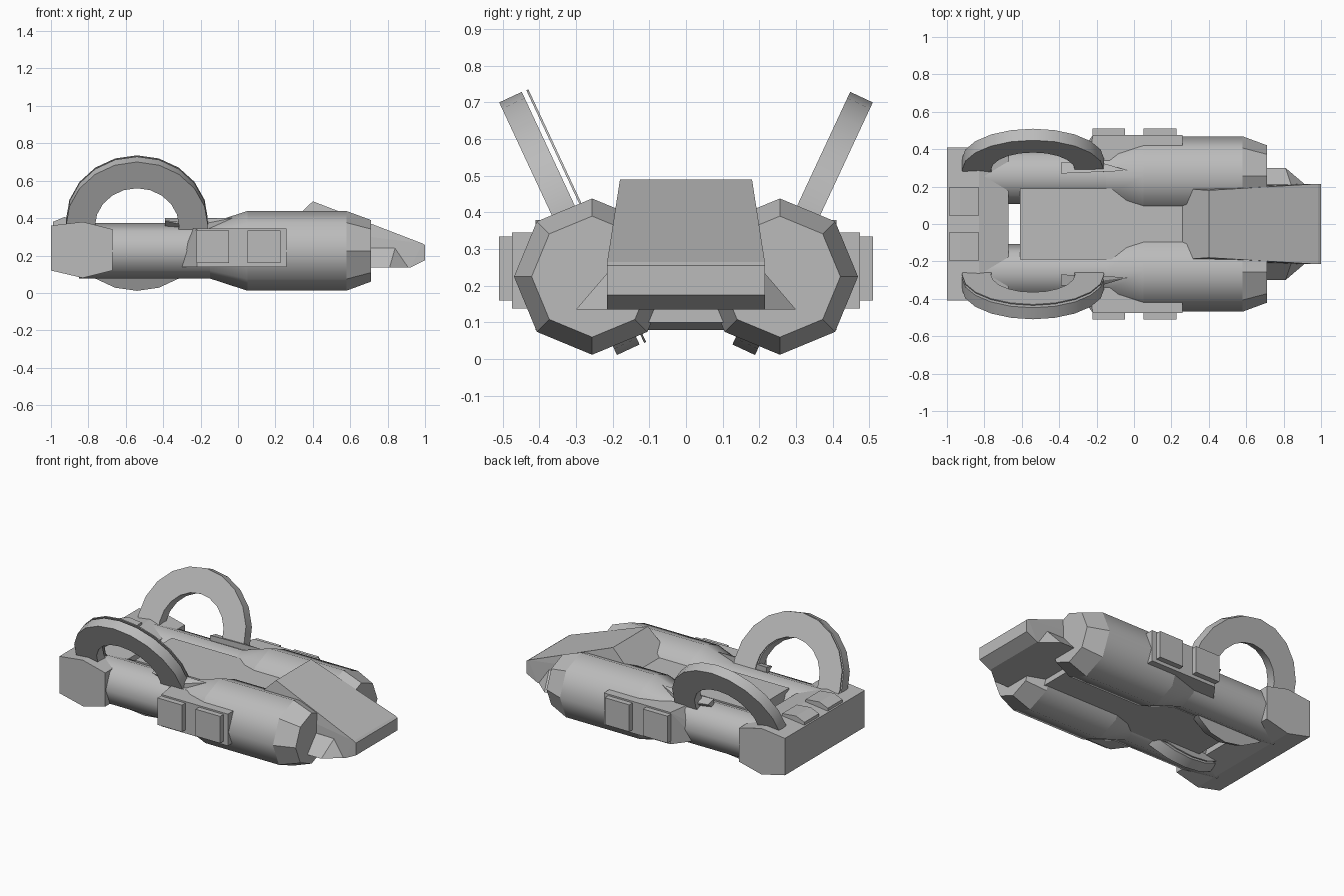
import bpy, bmesh, math
from mathutils import Matrix, Vector

cube = bpy.data.objects.get("Cube")
if cube:
    bpy.data.objects.remove(cube, do_unlink=True)

grey = bpy.data.materials.new("hull_grey")
grey.use_nodes = True
colour = (0.5, 0.5, 0.5, 1)
grey.diffuse_color = colour
grey.node_tree.nodes["Principled BSDF"].inputs["Base Color"].default_value = colour


def finish(name, bm):
    bmesh.ops.recalc_face_normals(bm, faces=bm.faces)
    mesh = bpy.data.meshes.new(name)
    bm.to_mesh(mesh)
    bm.free()
    mesh.materials.append(grey)
    obj = bpy.data.objects.new(name, mesh)
    bpy.context.collection.objects.link(obj)
    return obj


def hull(name, points, matrix=Matrix()):
    """Flat-sided solid wrapped around a few corner points."""
    bm = bmesh.new()
    for p in points:
        bm.verts.new(matrix @ Vector(p))
    bmesh.ops.convex_hull(bm, input=bm.verts)
    bmesh.ops.dissolve_limit(bm, angle_limit=0.02, verts=bm.verts, edges=bm.edges)
    return finish(name, bm)


def box(name, x, y, z, matrix=Matrix()):
    return hull(name, [(a, b, c) for a in x for b in y for c in z], matrix)


def both(points):
    return [(x, s * y, z) for x, y, z in points for s in (1, -1)]


def engine(name, y, z, profile, sides=8):
    """Octagonal pod along x: smooth barrel with crisp rings and a faceted nose."""
    bm = bmesh.new()
    rings = []
    for x, r in profile:
        turn = [2 * math.pi * i / sides for i in range(sides)]
        rings.append([bm.verts.new((x, y + r * math.sin(t), z + r * math.cos(t))) for t in turn])
    for k in range(len(rings) - 1):
        a, b = rings[k], rings[k + 1]
        for i in range(sides):
            j = (i + 1) % sides
            face = bm.faces.new((a[i], a[j], b[j], b[i]))
            face.smooth = k < len(rings) - 2
    bm.faces.new(rings[0])
    bm.faces.new(rings[-1])
    for e in bm.edges:
        if abs(e.verts[0].co.x - e.verts[1].co.x) < 0.001:
            e.smooth = False
    return finish(name, bm)


def hoop(name, outer, inner, thick, matrix, sides=20):
    """Flat ring with a rectangular section."""
    bm = bmesh.new()
    section = [(outer, -thick / 2), (outer, thick / 2), (inner, thick / 2), (inner, -thick / 2)]
    loops = []
    for i in range(sides):
        t = 2 * math.pi * i / sides
        loops.append([bm.verts.new(matrix @ Vector((r * math.cos(t), r * math.sin(t), h)))
                      for r, h in section])
    for i in range(sides):
        a, b = loops[i], loops[(i + 1) % sides]
        for k in range(4):
            n = (k + 1) % 4
            bm.faces.new((a[k], a[n], b[n], b[k]))
    obj = finish(name, bm)
    bpy.ops.object.select_all(action="DESELECT")
    bpy.context.view_layer.objects.active = obj
    obj.select_set(True)
    bpy.ops.object.shade_smooth_by_angle(angle=math.radians(30))
    return obj


# Central fuselage between the pods
box("fuselage", (-0.61, 0.6), (-0.19, 0.19), (0.1, 0.355))

# Wedge cockpit with sloped roof and chin
hull("cockpit", both([
    (0.40, 0.18, 0.49), (0.985, 0.215, 0.265), (1.0, 0.215, 0.255), (1.0, 0.215, 0.175),
    (0.92, 0.215, 0.135), (0.40, 0.20, 0.135), (0.26, 0.19, 0.355), (0.26, 0.19, 0.2)]))
# Flared skirt under the cockpit
hull("cockpit_skirt", both([
    (0.45, 0.30, 0.135), (0.81, 0.30, 0.135), (0.91, 0.215, 0.135),
    (0.84, 0.21, 0.24), (0.45, 0.21, 0.24)]))

# Rear crossbar, bevelled front and back
bar = [(-1.0, 0.36), (-0.83, 0.38), (-0.67, 0.34), (-0.67, 0.12), (-0.83, 0.08), (-1.0, 0.12)]
hull("rear_crossbar", both([(x, 0.41, z) for x, z in bar]))

PROFILE = [(-0.85, 0.148), (-0.15, 0.148), (0.05, 0.213), (0.58, 0.213), (0.71, 0.165)]
for side, s in (("left", 1), ("right", -1)):
    mirror = Matrix.Scale(s, 4, (0, 1, 0))
    engine(side + "_engine", s * 0.256, 0.225, PROFILE)

    # Hoop passing through the pod, leaning outward at the top
    tilt = Matrix.Translation((-0.54, s * 0.318, 0.37)) @ Matrix.Rotation(
        s * math.radians(65), 4, "X")
    hoop(side + "_hoop", 0.38, 0.225, 0.068, tilt)

    # Side armour panel with a slanted rear edge
    panel = [(-0.24, 0.345), (0.26, 0.345), (0.26, 0.138), (-0.32, 0.138), (-0.29, 0.24)]
    corners = [(x, 0.34, z) for x, z in panel]
    corners += [(max(x, -0.22), 0.475, z) for x, z in panel]
    hull(side + "_side_panel", corners, mirror)

    # Raised square pads on the panel
    for n, x in enumerate((-0.135, 0.14)):
        box(f"{side}_pad_{n + 1}", (x - 0.088, x + 0.088), (0.46, 0.51),
            (0.16, 0.335), mirror)

    # Pointed spine fin on top of the pod
    hull(side + "_spine_fin", [
        (-0.39, 0.27, 0.40), (-0.39, 0.33, 0.385), (-0.18, 0.33, 0.37), (-0.03, 0.285, 0.40),
        (-0.39, 0.27, 0.34), (-0.18, 0.33, 0.34), (-0.03, 0.285, 0.36)], mirror)

    # Tilted block on the crossbar
    hull(side + "_rear_block", [
        (x, y, z) for y in (0.045, 0.195)
        for x, z in ((-0.99, 0.38), (-0.93, 0.405), (-0.83, 0.395), (-0.83, 0.35), (-0.99, 0.34))],
        mirror)

# Thin liner plate inside the right hoop
hoop("right_hoop_liner", 0.38, 0.225, 0.006,
     Matrix.Translation((-0.54, -0.272, 0.39)) @ Matrix.Rotation(math.radians(-65), 4, "X"))
